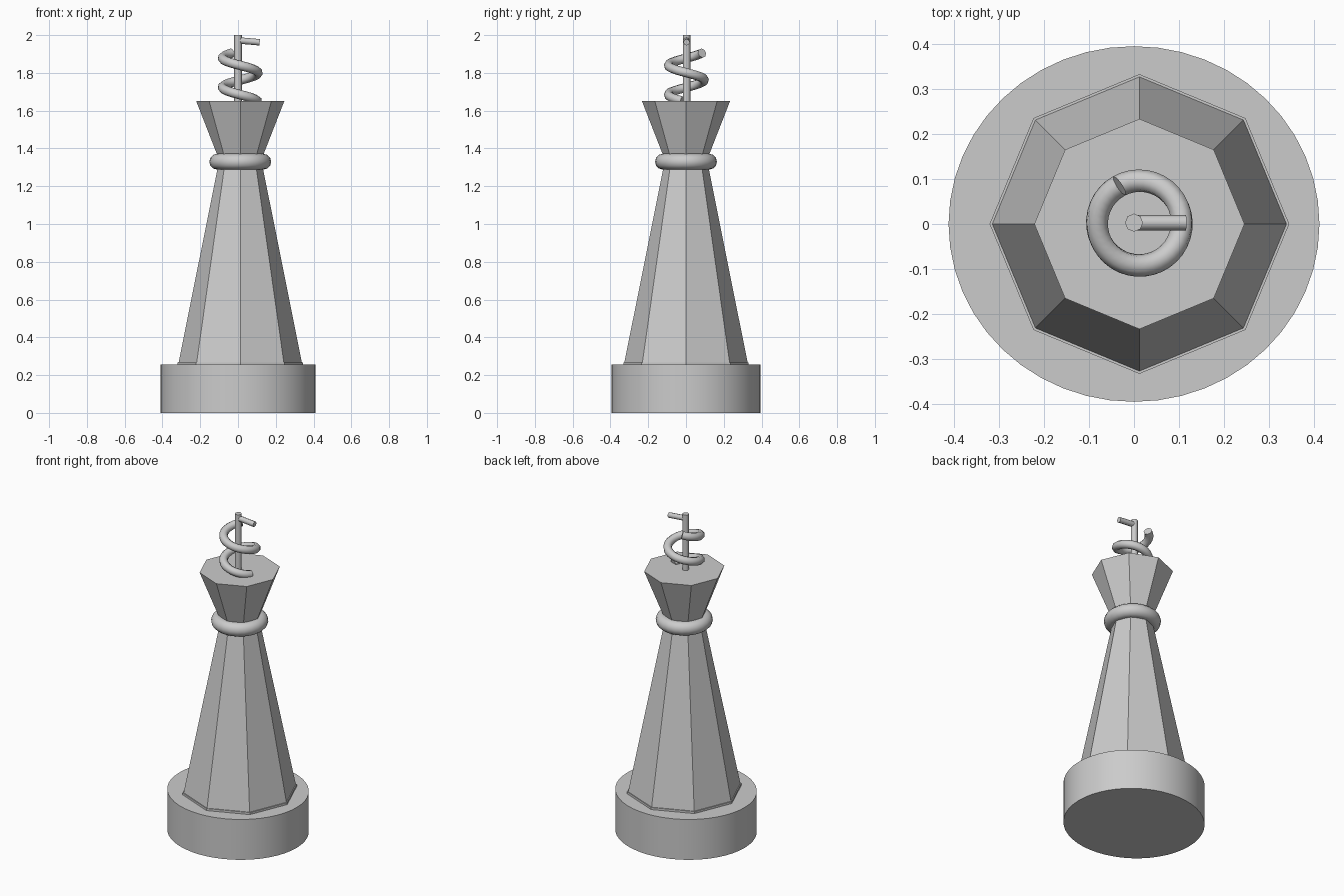
import bpy, math

if "Cube" in bpy.data.objects:
    bpy.data.objects.remove(bpy.data.objects["Cube"])

CX = 0.012  # the upper parts sit slightly off the base centre


def make_mesh(name, verts, faces):
    me = bpy.data.meshes.new(name)
    me.from_pydata(verts, [], faces)
    me.update()
    ob = bpy.data.objects.new(name, me)
    bpy.context.scene.collection.objects.link(ob)
    return ob


def lathe(name, profile, sides, cx=0.0, sx=1.0, sy=1.0):
    """Closed solid from (radius, height) rings with a given side count."""
    verts = [(cx + sx * r * math.cos(2 * math.pi * i / sides),
              sy * r * math.sin(2 * math.pi * i / sides), z)
             for r, z in profile for i in range(sides)]
    faces = [(k * sides + i, k * sides + (i + 1) % sides,
              (k + 1) * sides + (i + 1) % sides, (k + 1) * sides + i)
             for k in range(len(profile) - 1) for i in range(sides)]
    top = (len(profile) - 1) * sides
    faces += [tuple(reversed(range(sides))), tuple(range(top, top + sides))]
    return make_mesh(name, verts, faces)


def tube(name, points, radius):
    """Round, capped bar following a path."""
    cu = bpy.data.curves.new(name, 'CURVE')
    cu.dimensions = '3D'
    cu.bevel_depth = radius
    cu.bevel_resolution = 2
    cu.use_fill_caps = True
    sp = cu.splines.new('POLY')
    sp.points.add(len(points) - 1)
    for p, co in zip(sp.points, points):
        p.co = (*co, 1)
    ob = bpy.data.objects.new(name, cu)
    bpy.context.scene.collection.objects.link(ob)
    return ob


def smooth(ob):
    bpy.ops.object.select_all(action='DESELECT')
    ob.select_set(True)
    bpy.context.view_layer.objects.active = ob
    bpy.ops.object.shade_smooth_by_angle(angle=math.radians(40))


# Round base, a little wider in x than in y
smooth(lathe("base", [(1, 0), (1, 0.255)], 48, 0, 0.411, 0.394))

# Thin lip and tapered eight-sided body
lathe("body_lip", [(0.332, 0.25), (0.332, 0.268)], 8, CX)
lathe("body", [(0.326, 0.25), (0.326, 0.268), (0.113, 1.33)], 8, CX)

# Flaring eight-sided crown
lathe("crown", [(0.108, 1.33), (0.233, 1.65)], 8, CX)

# Rounded collar at the neck
bpy.ops.mesh.primitive_torus_add(major_radius=0.122, minor_radius=0.042,
                                 major_segments=24, minor_segments=12,
                                 location=(CX, 0, 1.33))
collar = bpy.context.object
collar.name = "collar"
smooth(collar)

# Coil winding down around the post
coil = []
for i in range(61):
    deg = 118 + (705 - 118) * i / 60
    a = math.radians(deg)
    coil.append((CX + 0.094 * math.cos(a), 0.002 + 0.094 * math.sin(a),
                 1.905 - 0.155 * (deg - 118) / 360))
tube("coil", coil, 0.025)

# Centre post and short side arm
tube("post", [(0, 0.003, 1.64), (0, 0.003, 1.99), (0, 0.003, 2.0)], 0.02)
tube("arm", [(0, 0.003, 1.972), (0.115, 0.003, 1.962)], 0.017)
